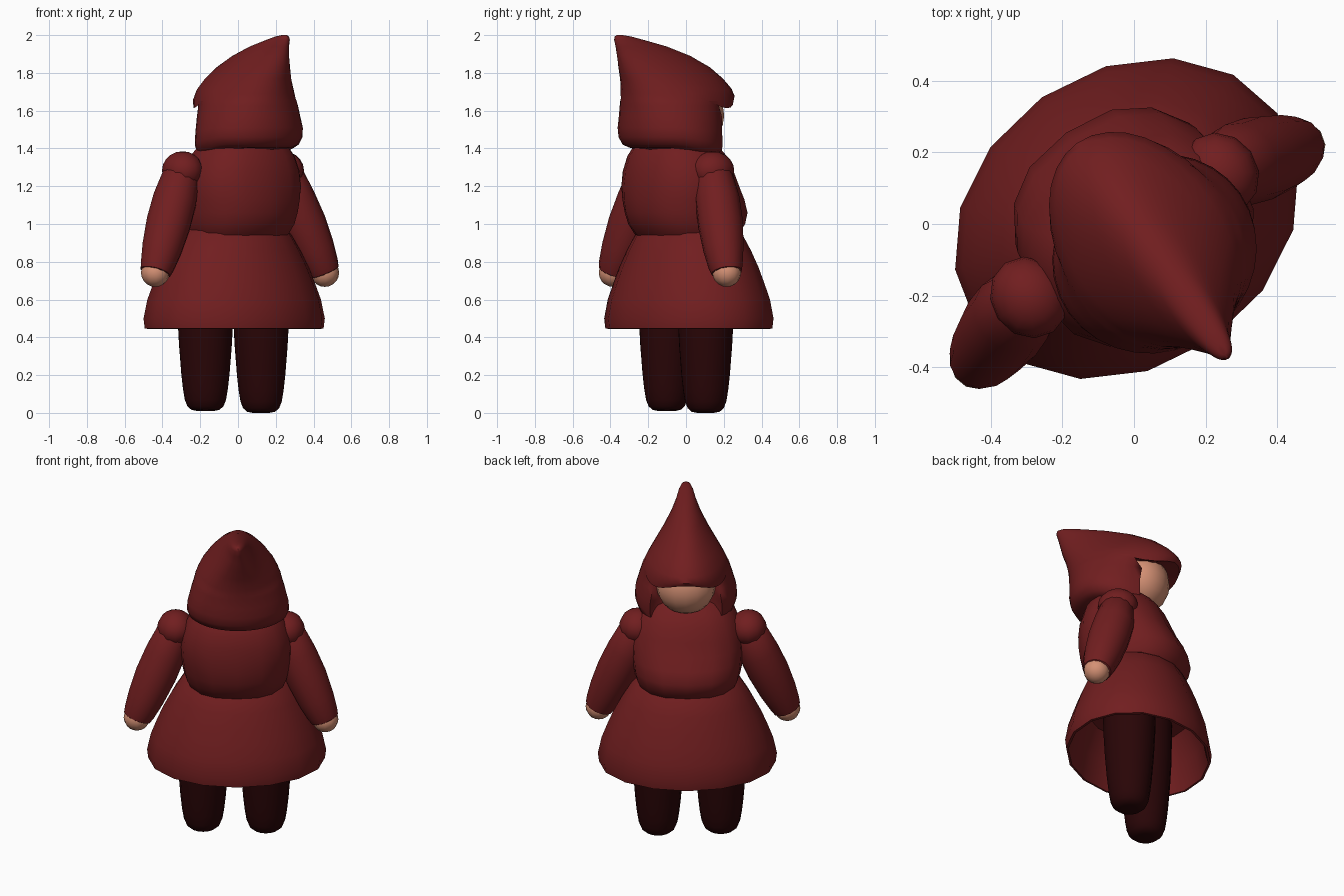
import bpy, bmesh, math
from mathutils import Vector, Matrix

if "Cube" in bpy.data.objects:
    bpy.data.objects.remove(bpy.data.objects["Cube"])

TURN = Matrix.Rotation(math.radians(35), 4, 'Z')   # the figure stands turned; +v is its face side


def material(name, rgb):
    m = bpy.data.materials.new(name)
    m.diffuse_color = (*rgb, 1)
    m.use_nodes = True
    m.node_tree.nodes["Principled BSDF"].inputs["Base Color"].default_value = m.diffuse_color
    return m


RED = material("dark red cloth", (0.165, 0.013, 0.014))
DARK = material("blackish red legs", (0.022, 0.0015, 0.002))
SKIN = material("skin", (0.66, 0.28, 0.175))


def finish(name, bm, mat, angle=40):
    bmesh.ops.recalc_face_normals(bm, faces=bm.faces)
    bm.transform(TURN)
    me = bpy.data.meshes.new(name)
    bm.to_mesh(me)
    bm.free()
    me.materials.append(mat)
    ob = bpy.data.objects.new(name, me)
    bpy.context.collection.objects.link(ob)
    bpy.ops.object.select_all(action='DESELECT')
    ob.select_set(True)
    bpy.context.view_layer.objects.active = ob
    bpy.ops.object.shade_smooth_by_angle(angle=math.radians(angle))
    return ob


def loft(name, rings, mat, angle=40):
    bm = bmesh.new()
    loops = [[bm.verts.new(p) for p in r] for r in rings]
    n = len(loops[0])
    for a, b in zip(loops, loops[1:]):
        for i in range(n):
            j = (i + 1) % n
            bm.faces.new((a[i], a[j], b[j], b[i]))
    bm.faces.new(loops[0])
    bm.faces.new(loops[-1])
    return finish(name, bm, mat, angle)


def oval(z, half, back, front, n=16, u0=0.0, box=1.0):
    c, d = (front + back) / 2, (front - back) / 2
    out = []
    for i in range(n):
        t = 2 * math.pi * i / n
        s, k = math.sin(t), math.cos(t)
        out.append(Vector((u0 + half * math.copysign(abs(s) ** box, s),
                           c + d * math.copysign(abs(k) ** box, k), z)))
    return out


def tube(name, spine, mat, n=14):
    pts = [Vector(s[:3]) for s in spine]
    q = (pts[-1] - pts[0]).to_track_quat('Z', 'Y')
    rings = []
    for p, s in zip(pts, spine):
        rings.append([p + q @ Vector((s[3] * math.cos(2 * math.pi * i / n),
                                      s[3] * math.sin(2 * math.pi * i / n), 0))
                      for i in range(n)])
    return loft(name, rings, mat)


def ball(name, centre, size, mat, seg=16):
    bm = bmesh.new()
    bmesh.ops.create_uvsphere(bm, u_segments=seg, v_segments=10, radius=1,
                              matrix=Matrix.Translation(centre) @ Matrix.Diagonal((*size, 1)))
    return finish(name, bm, mat)


# Skirt: hollow bell with a rolled hem
skirt = [(0.75, .38, .30), (0.6, .46, .36), (0.47, .485, .385), (0.445, .492, .395),
         (0.447, .507, .408), (0.5, .514, .414), (0.6, .492, .397), (0.69, .457, .368),
         (0.77, .423, .341), (0.86, .375, .305), (0.95, .318, .262), (1.0, .25, .20)]
loft("skirt", [oval(z, a, .024 - b, .024 + b, u0=-.008) for z, a, b in skirt], RED, 50)

# Torso with a low belly
torso = [(.90, .24, -.20, .22), (.95, .28, -.25, .27), (1.0, .303, -.285, .305),
         (1.06, .316, -.305, .318), (1.13, .325, -.313, .29), (1.2, .328, -.313, .25),
         (1.28, .315, -.305, .215), (1.36, .283, -.285, .18), (1.42, .24, -.25, .13),
         (1.48, .15, -.18, .05)]
loft("torso", [oval(z, a, b, f, u0=-.008, box=.85) for z, a, b, f in torso], RED)

# Hood: wide drape, brim over the face, peak leaning to the back
hood = [(1.405, .24, -.31, .13), (1.42, .275, -.345, .16), (1.46, .293, -.367, .17),
        (1.51, .29, -.375, .17), (1.57, .272, -.375, .18), (1.625, .255, -.377, .19),
        (1.65, .247, -.38, .22), (1.665, .242, -.381, .262), (1.69, .232, -.385, .277),
        (1.72, .213, -.39, .262), (1.77, .177, -.402, .215), (1.83, .132, -.423, .14),
        (1.89, .09, -.438, .02), (1.94, .06, -.45, -.13), (1.975, .042, -.46, -.28),
        (1.993, .027, -.457, -.36), (2.0, .01, -.445, -.41)]
rings = []
for z, a, b, f in hood:
    ring = oval(z, a, b, f, n=32)
    for p in ring:
        if z < 1.655:
            low = max(0, (1.58 - z) / .175)
            p.z -= 0.07 * low * max(0, (p.y + .2) / .3)   # hem drops toward the face
            if p.y > .03 and abs(p.x) < .19:
                p.y = min(p.y, .04)                       # face opening
        elif z < 1.74:
            p.z -= 1.9 * p.x * p.x * max(0, p.y + .05) * 4 * (1.74 - z) / .075   # arched brim
    rings.append(ring)
loft("hood", rings, RED, 50)

# Face
ball("face", (0, .06, 1.575), (.17, .145, .165), SKIN)

for side, word in ((-1, "left"), (1, "right")):
    def u(x):
        return -.04 + side * x

    v = -.022 if side > 0 else 0
    # Puffed shoulder, sleeve and hand
    ball(word + "_shoulder", (u(.318), v, 1.283), (.106, .118, .102), RED, 12)
    tube(word + "_sleeve", [(u(.315), v, 1.29, .07), (u(.33), v, 1.25, .10),
                            (u(.375), v - .01, 1.13, .118), (u(.43), v - .028, 1.0, .12),
                            (u(.485), v - .047, .87, .108), (u(.523), v - .06, .78, .092),
                            (u(.538), v - .063, .745, .082), (u(.54), v - .064, .74, .07)], RED)
    ball(word + "_hand", (u(.54), v - .065, .742), (.076, .076, .075), SKIN, 12)

    # Leg with rounded foot
    leg = [(0, .045), (.006, .075), (.025, .097), (.06, .111), (.12, .121), (.2, .13),
           (.35, .142), (.5, .15), (.8, .155)]
    z0 = .01 if side < 0 else 0
    loft(word + "_leg", [oval(z + z0, r, .015 - r, .015 + r, u0=-.02 + side * .18)
                         for z, r in leg], DARK)
